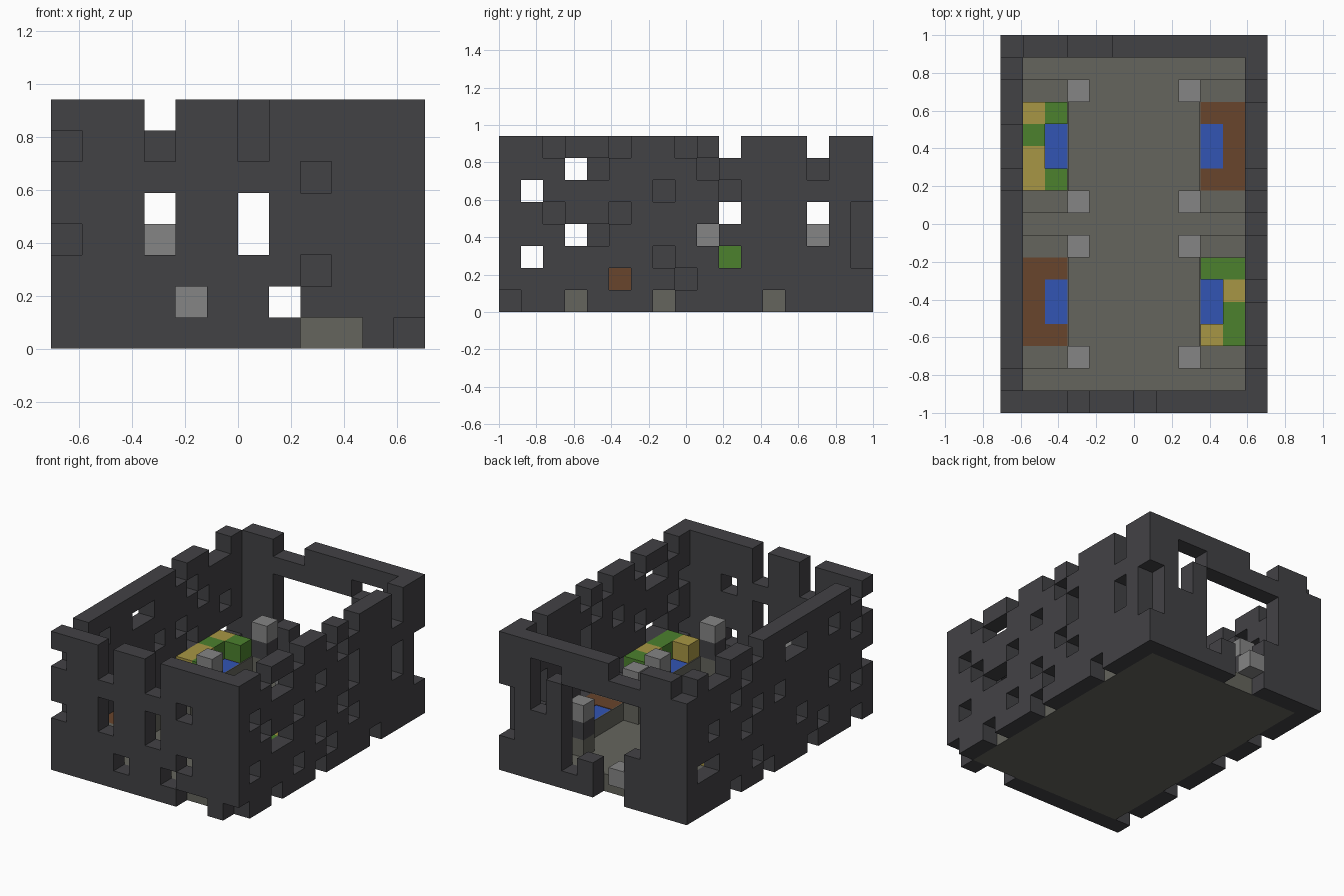
import bpy, bmesh
from mathutils import Vector

if "Cube" in bpy.data.objects:
    bpy.data.objects.remove(bpy.data.objects["Cube"])

U = 2 / 17            # block size
NX, NY, NZ = 12, 17, 8


def material(name, rgb):
    m = bpy.data.materials.new(name)
    m.use_nodes = True
    col = (*rgb, 1)
    m.diffuse_color = col
    bsdf = m.node_tree.nodes["Principled BSDF"]
    bsdf.inputs["Base Color"].default_value = col
    bsdf.inputs["Roughness"].default_value = 0.9
    return m


DARK = material("dark stone", (0.055, 0.054, 0.060))
FLOOR = material("mossy stone", (0.13, 0.13, 0.11))
GREY = material("light stone", (0.235, 0.235, 0.235))
GREEN = material("green crop", (0.072, 0.22, 0.027))
YELLOW = material("yellow crop", (0.39, 0.305, 0.058))
BROWN = material("soil brown", (0.138, 0.058, 0.025))
BLUE = material("water blue", (0.032, 0.09, 0.456))


def corner(p):
    return Vector(((p[0] - NX / 2) * U, (p[1] - NY / 2) * U, p[2] * U))


def blocks(name, cells, mat):
    """One mesh of unit blocks, keeping only the exposed faces."""
    cells = set(cells)
    bm = bmesh.new()
    for c in cells:
        for axis in range(3):
            for side in (0, 1):
                near = list(c)
                near[axis] += 1 if side else -1
                if tuple(near) in cells:
                    continue
                a, b = (axis + 1) % 3, (axis + 2) % 3
                ring = []
                for da, db in ((0, 0), (1, 0), (1, 1), (0, 1)):
                    p = list(c)
                    p[axis] += side
                    p[a] += da
                    p[b] += db
                    ring.append(bm.verts.new(corner(p)))
                bm.faces.new(ring if side else ring[::-1])
    bmesh.ops.remove_doubles(bm, verts=bm.verts, dist=U / 100)
    return finish(name, bm, mat)


def box(name, lo, hi, mat):
    """Box between two corners given in block units."""
    bm = bmesh.new()
    bmesh.ops.create_cube(bm, size=1)
    a, b = corner(lo), corner(hi)
    for v in bm.verts:
        v.co = Vector([(a[n] + b[n]) / 2 + v.co[n] * (b[n] - a[n]) for n in range(3)])
    return finish(name, bm, mat)


def finish(name, bm, mat):
    mesh = bpy.data.meshes.new(name)
    bm.to_mesh(mesh)
    bm.free()
    mesh.materials.append(mat)
    ob = bpy.data.objects.new(name, mesh)
    bpy.context.collection.objects.link(ob)
    return ob


# Ruined wall patterns, top course first; a dot is a missing block
FRONT = """
###.##.#####
.##.##.#####
########.###
###.##.#####
.##.##.#####
########.###
####.##.####
########..#."""
BACK = """
.##..#######
########..##
###.....#.##
###.....#.#.
###.....###.
####....###.
####..#.####
####..######"""
POSITIVE_X = """
##.##.##.#.###.##
###..####.####.##
#.#####.##.######
##.##.####.###.#.
###..####.####.#.
#.#####.##.#####.
#####.##.########
.##.###.####.####"""
NEGATIVE_X = """
#.########.##..##
.##.##..###.#####
#.##########.####
########.#.###.##
.##.#######.#####
#.####.#######..#
####.#####.######
#.###.###.##.####"""


def pattern(text, place):
    """Split a wall pattern into solid and missing cells."""
    solid, gaps = set(), set()
    for row, line in enumerate(text.split()):
        for n, ch in enumerate(line):
            (solid if ch == "#" else gaps).add(place(n, NZ - 1 - row))
    return solid, gaps


walls, holes = set(), set()
for text, place in ((FRONT, lambda n, k: (n, 0, k)),
                    (BACK, lambda n, k: (n, NY - 1, k)),
                    (POSITIVE_X, lambda n, k: (NX - 1, n, k)),
                    (NEGATIVE_X, lambda n, k: (0, n, k))):
    solid, gaps = pattern(text, place)
    walls |= solid
    holes |= gaps
blocks("ruined_walls", walls - holes, DARK)

# Floor slab
box("floor", (1, 1, 0), (NX - 1, NY - 1, 1), FLOOR)

# Four planting beds with kerbs, water and corner lamps
kerbs, lamps, lamp_bases, soil = [], [], [], []
for side in ("left", "right"):
    outer, inner, post = (10, 9, 8) if side == "left" else (1, 2, 3)
    for place, start in (("front", 2), ("back", 9)):
        for j in (start, start + 5):
            kerbs += [(outer, j, 1), (inner, j, 1)]
            lamp_bases.append((post, j, 2))
            lamps.append((post, j, 3))
            kerbs.append((post, j, 1))
        for j in range(start + 1, start + 5):
            soil.append((outer, j, 1))
            if j in (start + 1, start + 4):
                soil.append((inner, j, 1))
        box(f"{place}_{side}_water", (inner, start + 2, 1),
            (inner + 1, start + 4, 1.97), BLUE)
        # thin stone edge facing the aisle
        x = inner if side == "left" else inner + 1
        t = -0.06 if side == "left" else 0.06
        box(f"{place}_{side}_bed_edge", (min(x, x + t), start + 1, 1),
            (max(x, x + t), start + 5, 2), FLOOR)
blocks("bed_kerbs", kerbs, FLOOR)
blocks("bed_soil", soil, BROWN)
blocks("lamp_bases", lamp_bases, DARK)
blocks("lamp_blocks", lamps, GREY)
blocks("doorway_block", [(4, NY - 1, 1)], GREY)

# Crops: rows run from front to back, w marks the water
crops = {"g": [], "y": [], "w": []}
for i, j0, row in ((1, 10, "yygy"), (2, 10, "gwwg"),
                   (9, 3, "ywwg"), (10, 3, "ggyg")):
    for n, ch in enumerate(row):
        crops[ch].append((i, j0 + n, 2))
blocks("green_crops", crops["g"], GREEN)
blocks("yellow_crops", crops["y"], YELLOW)
